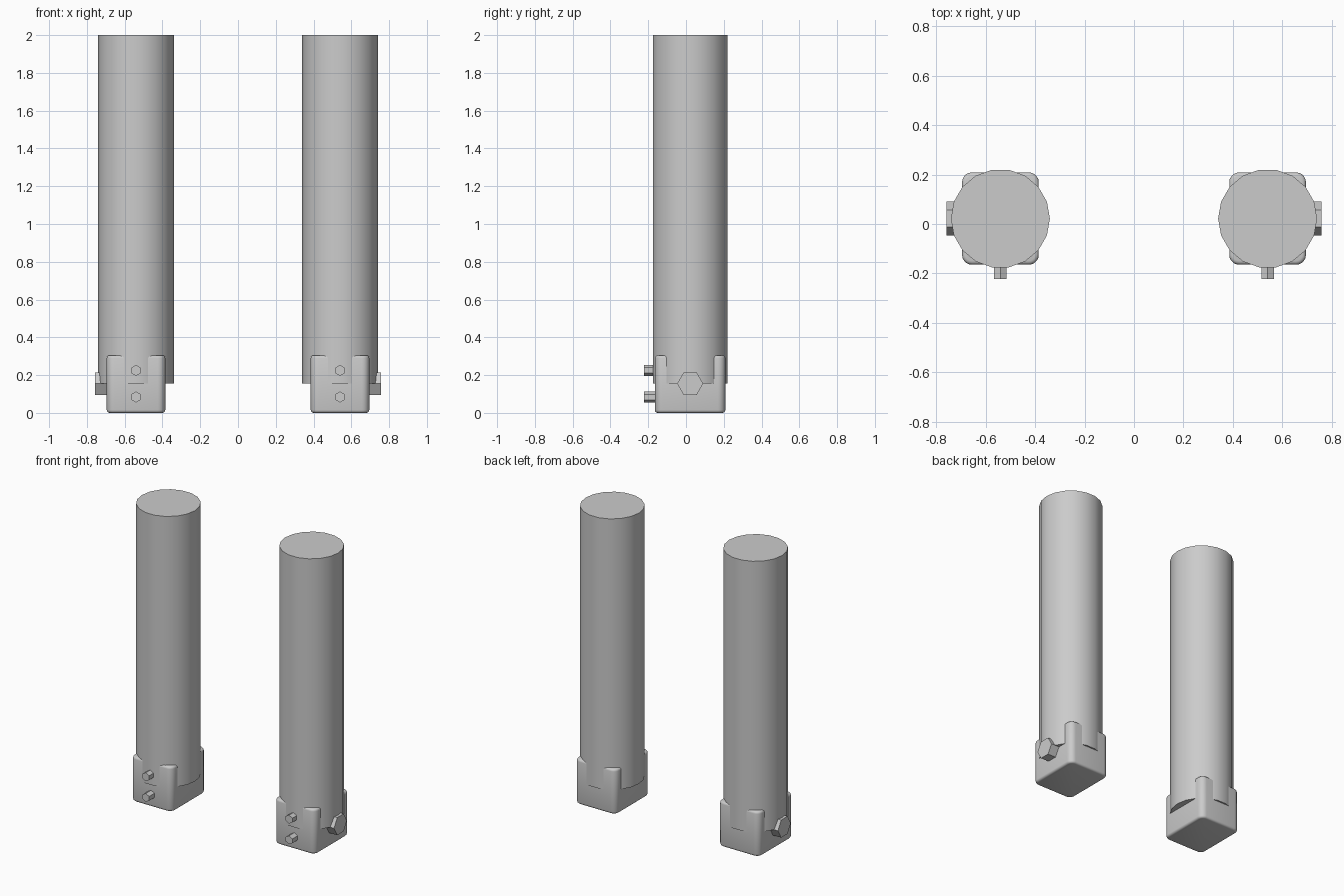
import bpy, bmesh, math
from mathutils import Matrix, Vector

if "Cube" in bpy.data.objects:
    bpy.data.objects.remove(bpy.data.objects["Cube"])

PX, PY = 0.54, 0.022   # post centre (mirrored in x)


def finish(bm, name, smooth=False):
    bmesh.ops.recalc_face_normals(bm, faces=bm.faces)
    mesh = bpy.data.meshes.new(name)
    bm.to_mesh(mesh)
    bm.free()
    ob = bpy.data.objects.new(name, mesh)
    bpy.context.collection.objects.link(ob)
    if smooth:
        bpy.ops.object.select_all(action='DESELECT')
        ob.select_set(True)
        bpy.context.view_layer.objects.active = ob
        bpy.ops.object.shade_smooth_by_angle(angle=math.radians(35))
    return ob


def prism(name, start, end, radius, sides, spin=0.0, smooth=False):
    """Capped regular prism running from start to end."""
    a, b = Vector(start), Vector(end)
    axis = b - a
    bm = bmesh.new()
    rot = axis.to_track_quat('Z', 'Y').to_matrix().to_4x4()
    mat = Matrix.Translation((a + b) / 2) @ rot @ Matrix.Rotation(spin, 4, 'Z')
    bmesh.ops.create_cone(bm, cap_ends=True, segments=sides, radius1=radius,
                          radius2=radius, depth=axis.length, matrix=mat)
    # put the first vertex pair on the wanted world axis
    return finish(bm, name, smooth)


def hex_bolt(name, start, end, radius, up):
    """Hexagonal bolt with one corner pointing along 'up'."""
    a, b, u = Vector(start), Vector(end), Vector(up)
    side = (b - a).normalized().cross(u)
    bm = bmesh.new()
    rings = []
    for p in (a, b):
        rings.append([bm.verts.new(p + radius * (math.cos(t) * u + math.sin(t) * side))
                      for t in (i * math.pi / 3 for i in range(6))])
    for r in rings:
        bm.faces.new(r)
    for i in range(6):
        j = (i + 1) % 6
        bm.faces.new((rings[0][i], rings[0][j], rings[1][j], rings[1][i]))
    return finish(bm, name)


def socket(name, cx):
    """Rounded block: wide bevel on uprights, small bevel on top and bottom rims."""
    bm = bmesh.new()
    bmesh.ops.create_cube(bm, size=1, matrix=Matrix.Translation((cx, PY, 0.1525))
                          @ Matrix.Diagonal((0.31, 0.373, 0.305, 1)))
    uprights = [e for e in bm.edges
                if abs(e.verts[0].co.z - e.verts[1].co.z) > 0.1]
    bmesh.ops.bevel(bm, geom=uprights, offset=0.04, segments=5, profile=0.5,
                    affect='EDGES')
    rims = [e for e in bm.edges
            if abs(e.verts[0].co.z - e.verts[1].co.z) < 0.01]
    bmesh.ops.bevel(bm, geom=rims, offset=0.015, segments=3, profile=0.5,
                    affect='EDGES')
    return finish(bm, name, True)


for s, label in ((-1, "left"), (1, "right")):
    x = s * PX
    # round post, 18 sides with corners on the y axis
    prism(f"{label}_post", (x, PY, 0.155), (x, PY, 2.0), 0.2, 18,
          math.pi / 2, True)
    # square base socket
    socket(f"{label}_base_socket", x)
    # large outer bolt
    hex_bolt(f"{label}_side_bolt", (s * 0.66, PY, 0.155), (s * 0.757, PY, 0.155),
             0.069, (0, 1, 0))
    # two small front bolts
    for z, pos in ((0.225, "upper"), (0.084, "lower")):
        hex_bolt(f"{label}_{pos}_front_bolt", (x, -0.13, z), (x, -0.222, z),
                 0.029, (0, 0, 1))
